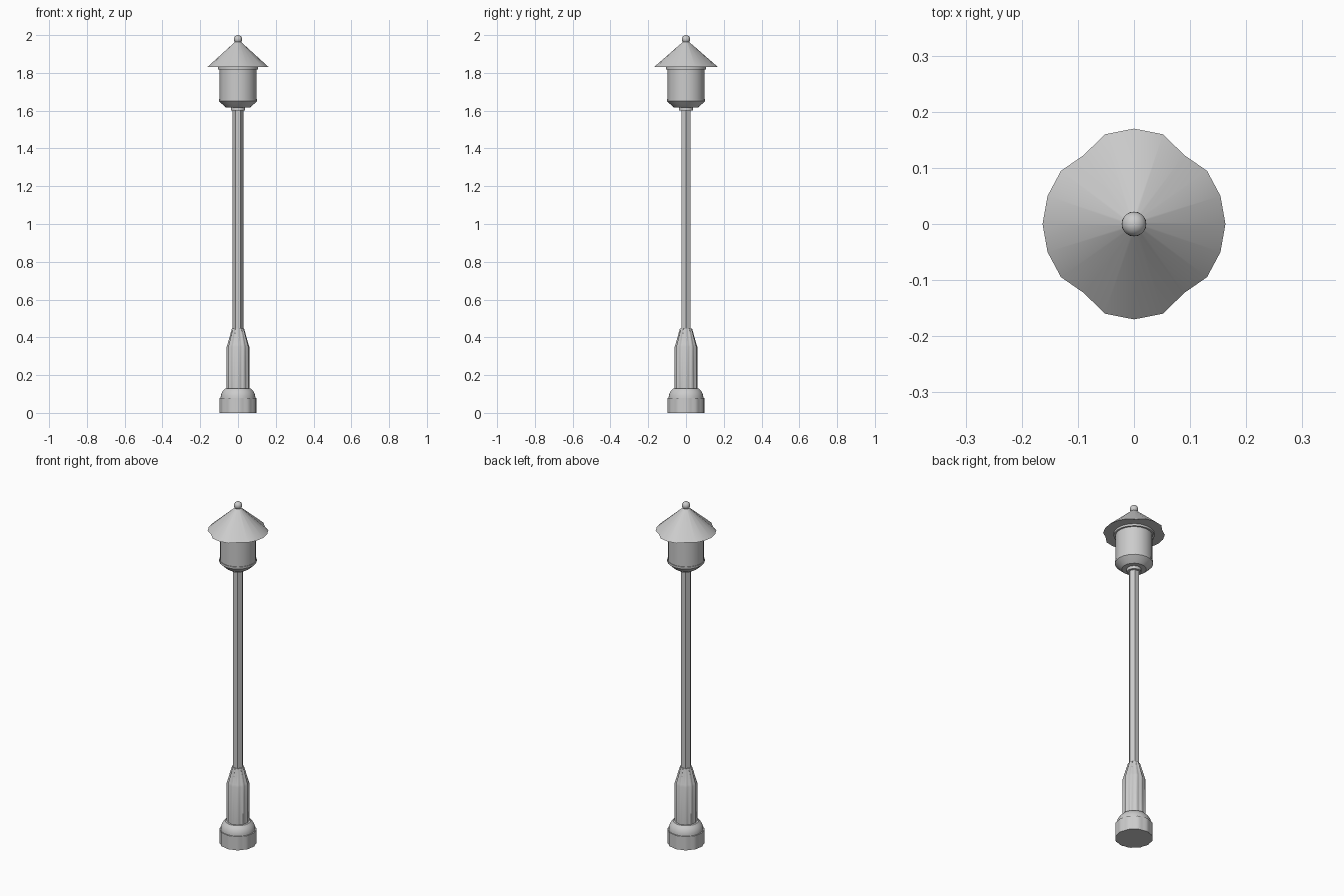
import bpy, bmesh
from math import sin, cos, pi, radians

if "Cube" in bpy.data.objects:
    bpy.data.objects.remove(bpy.data.objects["Cube"])


def lathe(name, profile, n=20, scale=None, smooth=35):
    """Closed solid from (radius, z, flute_depth) rings; scale gives a radius factor per vertex."""
    bm = bmesh.new()
    rings = []
    for r, z, *d in profile:
        depth = d[0] if d else 0
        ring = []
        for i in range(n):
            rad = r - (depth if i % 4 >= 2 else 0)
            if scale:
                rad *= scale[i]
            a = 2 * pi * i / n
            ring.append(bm.verts.new((rad * cos(a), rad * sin(a), z)))
        rings.append(ring)
    for lo, hi in zip(rings, rings[1:]):
        for i in range(n):
            j = (i + 1) % n
            bm.faces.new((lo[i], lo[j], hi[j], hi[i]))
    bm.faces.new(rings[0][::-1])
    bm.faces.new(rings[-1])
    mesh = bpy.data.meshes.new(name)
    bm.to_mesh(mesh)
    bm.free()
    ob = bpy.data.objects.new(name, mesh)
    bpy.context.collection.objects.link(ob)
    bpy.ops.object.select_all(action='DESELECT')
    ob.select_set(True)
    bpy.context.view_layer.objects.active = ob
    if smooth:
        bpy.ops.object.shade_smooth_by_angle(angle=radians(smooth))
    return ob


# Fluted foot drum
lathe("foot_drum", [(0.099, 0, 0.003), (0.099, 0.08, 0.003)], 48)

# Rounded shoulder above the drum
lathe("foot_shoulder", [(0.092, 0.078), (0.091, 0.09), (0.087, 0.105),
                        (0.079, 0.118), (0.068, 0.13)], 40)

# Fluted pedestal with tapered top
lathe("pedestal", [(0.060, 0.125, 0.004), (0.060, 0.35, 0.004),
                   (0.056, 0.362, 0.004), (0.034, 0.44, 0.003), (0.032, 0.447, 0.002)], 48)

# Six-sided pole
lathe("pole", [(0.028, 0.44), (0.028, 1.605)], 6, smooth=0)

# Lantern: collar, bowl, body and rim
lathe("lantern_collar", [(0.038, 1.60), (0.038, 1.622)])
lathe("lantern_bowl", [(0.064, 1.617), (0.073, 1.624), (0.100, 1.65), (0.100, 1.662)])
lathe("lantern_body", [(0.097, 1.66), (0.097, 1.822)])
lathe("lantern_rim", [(0.107, 1.818), (0.107, 1.832)])

# Roof with slightly uneven eaves
quarter = [0.163, 0.162, 0.161, 0.152, 0.168, 0.17]
eaves = quarter + quarter[4::-1]
eaves = eaves + eaves[9:0:-1]
eave_scale = [e / 0.16 for e in eaves]
lathe("roof", [(0.16, 1.83), (0.012, 1.967)], 20, eave_scale, 40)

# Ball finial
bpy.ops.mesh.primitive_uv_sphere_add(segments=20, ring_count=12, radius=0.022,
                                     location=(0, 0, 1.978))
bpy.context.object.name = "finial"
bpy.ops.object.shade_smooth()
